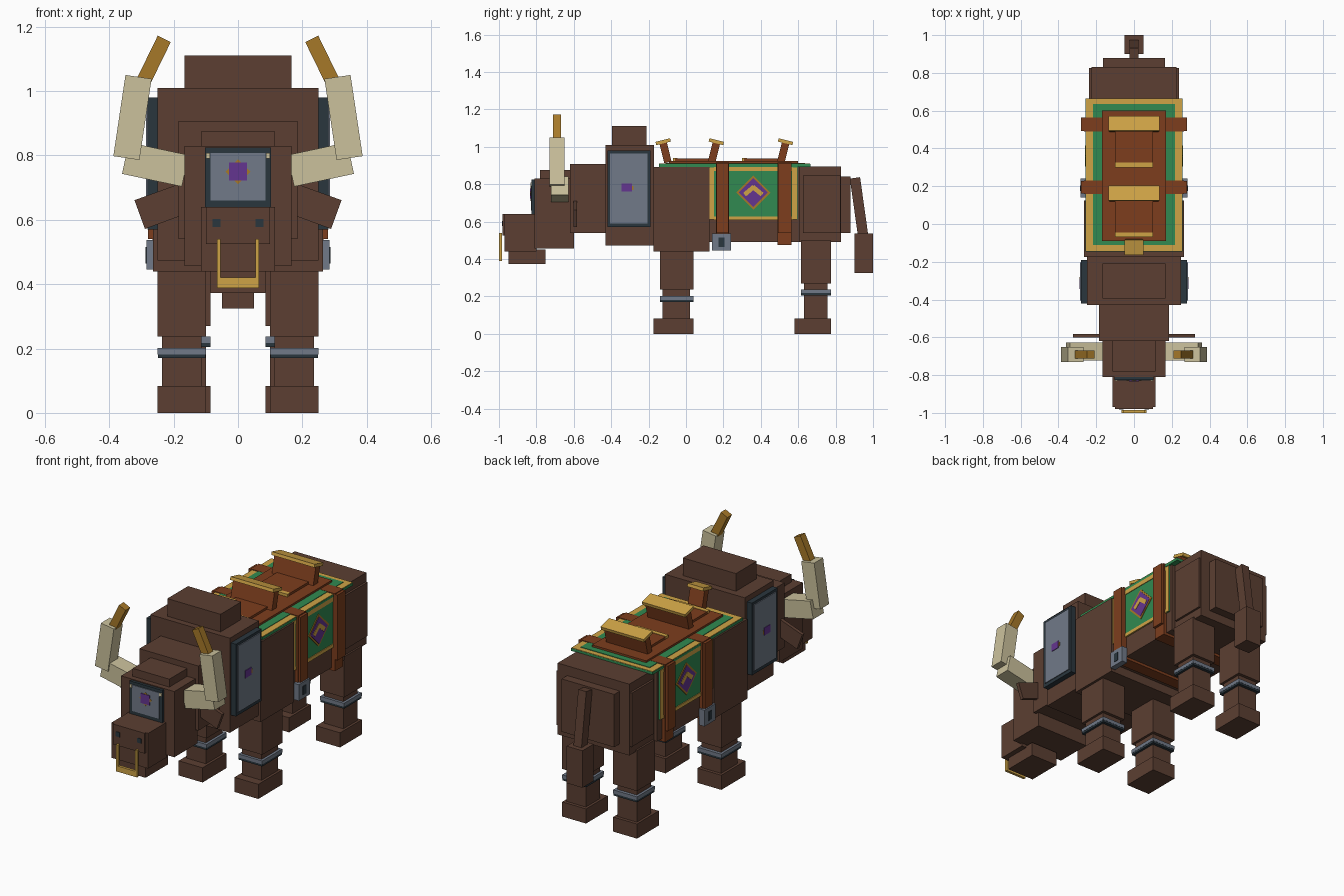
import bpy
from math import radians
from mathutils import Matrix, Vector, Euler

old = bpy.data.objects.get("Cube")
if old:
    bpy.data.objects.remove(old, do_unlink=True)


def material(name, r, g, b):
    m = bpy.data.materials.new(name)
    m.use_nodes = True
    col = [(c / 255) ** 2.2 for c in (r, g, b)] + [1]
    m.diffuse_color = col
    m.node_tree.nodes["Principled BSDF"].inputs["Base Color"].default_value = col
    return m


hide = material("brown hide", 92, 65, 53)
leather = material("rust leather", 124, 64, 35)
gold = material("gold trim", 206, 162, 72)
old_gold = material("old gold", 165, 120, 45)
green = material("green cloth", 52, 137, 82)
cream = material("cream horn", 202, 192, 155)
steel = material("grey steel", 112, 121, 135)
dark = material("dark steel", 46, 57, 64)
purple = material("purple", 100, 56, 142)


def block(name, mat, centre, size, rx=0, ry=0):
    """Box from a centre and a size, tilted about x and y."""
    rot = Euler((radians(rx), radians(ry), 0)).to_matrix()
    corners = [Vector((x, y, z)) for x in (-.5, .5) for y in (-.5, .5) for z in (-.5, .5)]
    verts = [rot @ Vector([a * b for a, b in zip(c, size)]) + Vector(centre) for c in corners]
    faces = [(0, 1, 3, 2), (4, 6, 7, 5), (0, 4, 5, 1), (2, 3, 7, 6), (0, 2, 6, 4), (1, 5, 7, 3)]
    mesh = bpy.data.meshes.new(name)
    mesh.from_pydata(verts, [], faces)
    mesh.materials.append(mat)
    ob = bpy.data.objects.new(name, mesh)
    bpy.context.collection.objects.link(ob)
    return ob


def span(name, mat, x, y, z):
    """Box from its (low, high) range on each axis."""
    axes = (x, y, z)
    return block(name, mat, [(a + b) / 2 for a, b in axes], [abs(b - a) for a, b in axes])


def mid(name, mat, half, y, z):
    """Box centred on x = 0."""
    return span(name, mat, (-half, half), y, z)


# Head
mid("muzzle", hide, .115, (-.97, -.8), (.44, .64))
mid("nose", hide, .1, (-.98, -.9), (.525, .64))
mid("lower_jaw", hide, .085, (-.95, -.75), (.372, .45))
mid("head", hide, .167, (-.81, -.6), (.457, .83))
mid("forehead", hide, .115, (-.78, -.6), (.8, .875))
mid("neck", hide, .185, (-.62, -.42), (.54, .907))

# Head plate and nose ring
mid("head_plate_rim", dark, .103, (-.825, -.8), (.64, .825))
mid("head_plate", steel, .085, (-.829, -.82), (.66, .808))
block("head_gem_setting", old_gold, (0, -.829, .75), (.055, .004, .055), ry=45)
block("head_gem", purple, (0, -.831, .75), (.055, .005, .055))
mid("nose_ring_bottom", gold, .066, (-1, -.985), (.388, .42))

# Body
mid("shoulders", hide, .25, (-.43, -.17), (.473, 1.01))
mid("hump", hide, .167, (-.395, -.21), (1, 1.11))
mid("chest", hide, .264, (-.175, .125), (.44, .892))
mid("belly", hide, .245, (.12, .61), (.49, .892))
mid("hips", hide, .225, (.6, .83), (.49, .895))
mid("hip_sides", hide, .237, (.625, .825), (.54, .845))
mid("rump", hide, .165, (.82, .88), (.54, .84))
block("tail", hide, (0, .925, .68), (.05, .055, .31), rx=8)
mid("tail_tuft", hide, .05, (.9, 1), (.325, .535))

# Blanket and saddle
mid("blanket", green, .256, (-.145, .665), (.893, .908))
mid("blanket_border", gold, .255, (-.144, .664), (.905, .911))
mid("blanket_field", green, .217, (-.11, .635), (.908, .914))
mid("saddle", leather, .17, (-.09, .6), (.9, .925))
for name, y in (("front", -.06), ("rear", .31)):
    mid(name + "_cushion", leather, .1, (y, y + .19), (.92, .938))
    mid(name + "_cushion_trim", gold, .1, (y - .01, y + .015), (.92, .94))
for name, y, half in (("middle", .15, .13), ("rear", .52, .13), ("pommel", -.11, .045)):
    lean = 14 if name == "pommel" else -14
    shift = .012 if lean < 0 else -.012
    block(name + "_seat_back", leather, (0, y, .97), (half * 2, .04, .11), rx=lean)
    block(name + "_seat_cap", gold, (0, y + shift, 1.027), (half * 2 + .01, .08, .018), rx=lean)
for name, y in (("front", (.16, .23)), ("rear", (.49, .565))):
    mid(name + "_girth", leather, .265, y, (.475, .915))

for side, s in (("left", 1), ("right", -1)):

    def pair(name, mat, x, y, z):
        return span(side + "_" + name, mat, (s * x[0], s * x[1]), y, z)

    def tilted(name, mat, c, size, ry=0):
        return block(side + "_" + name, mat, (s * c[0], c[1], c[2]), size, ry=s * ry)

    # Face details, ears and horns
    pair("nose_ring_side", gold, (.054, .066), (-1, -.985), (.39, .54))
    pair("nostril", dark, (.055, .08), (-.983, -.975), (.577, .603))
    pair("plate_stud", cream, (.087, .1), (-.831, -.82), (.79, .808))
    tilted("ear", hide, (.235, -.592, .642), (.15, .02, .095), 20)
    tilted("horn_base", cream, (.257, -.675, .772), (.19, .095, .1), -12)
    tilted("horn_middle", cream, (.328, -.69, .918), (.082, .08, .255), -8.5)
    tilted("horn_tip", old_gold, (.262, -.69, 1.095), (.045, .042, .15), -26)

    # Shoulder armour
    pair("shoulder_rim", dark, (.24, .281), (-.42, -.19), (.57, .98))
    pair("shoulder_plate", steel, (.277, .286), (-.405, -.205), (.59, .965))
    pair("shoulder_gem_setting", old_gold, (.28, .288), (-.32, -.28), (.768, .79))
    pair("shoulder_gem", purple, (.28, .289), (-.345, -.29), (.76, .803))

    # Blanket side with emblem
    pair("side_cloth", green, (.24, .252), (.125, .595), (.61, .9))
    for name, y, z in (("front", (.125, .15), (.61, .89)), ("rear", (.567, .593), (.61, .89)),
                       ("upper", (.15, .57), (.87, .895)), ("lower", (.15, .57), (.608, .628))):
        pair(name + "_cloth_trim", gold, (.248, .256), y, z)
    tilted("emblem_edge", old_gold, (.253, .36, .755), (.006, .13, .13)).data.transform(
        Matrix.Translation((0, .36, .755)) @ Matrix.Rotation(radians(45), 4, "X")
        @ Matrix.Translation((0, -.36, -.755)))
    tilted("emblem", purple, (.255, .36, .755), (.006, .11, .11)).data.transform(
        Matrix.Translation((0, .36, .755)) @ Matrix.Rotation(radians(45), 4, "X")
        @ Matrix.Translation((0, -.36, -.755)))
    for turn, y in ((40, .338), (-40, .382)):
        block(side + "_emblem_chevron", gold, (s * .257, y, .765), (.006, .065, .024), rx=turn)

    # Strap ends and buckle
    for name, y in (("front", (.162, .228)), ("rear", (.492, .563))):
        pair(name + "_strap", leather, (.25, .28), y, (.54, .91))
    pair("buckle", steel, (.25, .284), (.14, .24), (.445, .537))
    pair("buckle_slot", dark, (.28, .287), (.175, .205), (.465, .515))

    # Legs: x offset, front of the leg, depth, ankle, band and top heights
    for name, x, y, deep, ankle, band, top in (("front", .1, -.14, .18, .237, .17, .46),
                                               ("rear", .085, .615, .16, .27, .205, .5)):
        back = y + deep
        pair(name + "_thigh", hide, (x, x + .15), (y, back), (ankle, top))
        pair(name + "_shin", hide, (x + .014, x + .136), (y + .015, back - .018), (.07, ankle + .01))
        pair(name + "_band_lower", dark, (x + .001, x + .149), (y + .001, back - .001), (band, band + .012))
        pair(name + "_band", steel, (x, x + .15), (y, back), (band + .012, band + .032))
        pair(name + "_hoof", hide, (x, x + .15), (y - .035, back), (0, .083))
